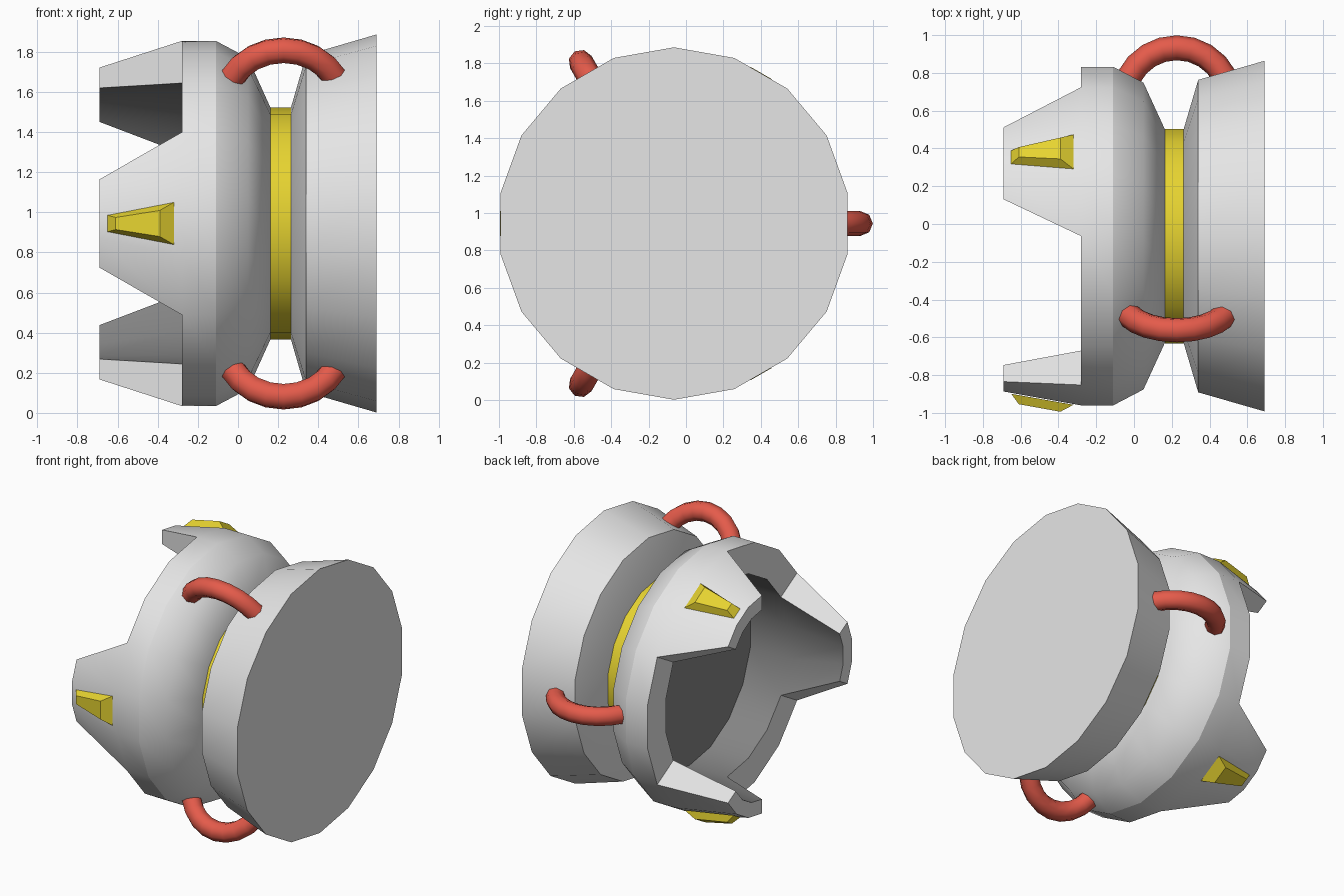
import bpy, bmesh
from math import sin, cos, radians
from mathutils import Vector

if "Cube" in bpy.data.objects:
    bpy.data.objects.remove(bpy.data.objects["Cube"])

CY, CZ = -0.064, 0.944      # position of the main (x) axis
SIDES = 18


def material(name, rgb):
    m = bpy.data.materials.new(name)
    m.diffuse_color = (*rgb, 1)
    m.use_nodes = True
    m.node_tree.nodes["Principled BSDF"].inputs["Base Color"].default_value = m.diffuse_color
    return m


GREY = material("light grey", (0.79, 0.79, 0.79))
DARK = material("dark grey", (0.235, 0.235, 0.235))
YELLOW = material("yellow", (0.79, 0.65, 0.03))
RED = material("red", (0.78, 0.105, 0.07))


def polar(x, r, deg, side=0.0):
    """Point at radius r, angle deg from the top, shifted sideways."""
    a = radians(deg)
    return Vector((x, CY + r * sin(a) + side * cos(a), CZ + r * cos(a) - side * sin(a)))


def circle(x, r):
    return [polar(x, r, 360 / SIDES * i) for i in range(SIDES)]


def loft(bm, rings, cap_start=False, cap_end=False):
    rows = [[bm.verts.new(p) for p in ring] for ring in rings]
    n = len(rows[0])
    for a, b in zip(rows, rows[1:]):
        for i in range(n):
            j = (i + 1) % n
            bm.faces.new((a[i], a[j], b[j], b[i]))
    if cap_start:
        bm.faces.new(rows[0])
    if cap_end:
        bm.faces.new(rows[-1])
    return rows


def finish(bm, name, mats, smooth=25):
    bmesh.ops.recalc_face_normals(bm, faces=bm.faces[:])
    me = bpy.data.meshes.new(name)
    bm.to_mesh(me)
    bm.free()
    for m in mats:
        me.materials.append(m)
    ob = bpy.data.objects.new(name, me)
    bpy.context.collection.objects.link(ob)
    if smooth:
        bpy.ops.object.select_all(action='DESELECT')
        ob.select_set(True)
        bpy.context.view_layer.objects.active = ob
        bpy.ops.object.shade_smooth_by_angle(angle=radians(smooth))
    return ob


# Rounded shoulder behind the cup
bm = bmesh.new()
loft(bm, [circle(x, r) for x, r in ((0.163, 0.575), (0.05, 0.825), (-0.11, 0.91))], cap_start=True)
finish(bm, "cup_shoulder", [GREY], smooth=45)

# Cup: outer wall, dark hollow, and three tapered claws growing from the rim
TAPER = 0.484
bm = bmesh.new()
outer = loft(bm, [circle(-0.11, 0.91), circle(-0.28, 0.91)])[-1]
before = set(bm.faces)
inner = loft(bm, [circle(-0.28, 0.70), circle(0.02, 0.70)], cap_end=True)[0]
dark_faces = [f for f in bm.faces if f not in before]


def claw_tip(mid, r):
    """Rim arc shrunk evenly towards the middle of the claw."""
    offsets = [radians(d) for d in (-30, -10, 10, 30)]
    return [bm.verts.new(polar(-0.69, 0.389 + TAPER * r * cos(d), mid, TAPER * r * sin(d)))
            for d in offsets]


claw_segments = set()
for start in (0, 6, 12):
    o_tip = claw_tip(start * 20 + 30, 0.91)
    i_tip = claw_tip(start * 20 + 30, 0.70)
    o, i = outer[start:start + 4], inner[start:start + 4]
    for j in range(3):
        claw_segments.add(start + j)
        bm.faces.new((o[j], o[j + 1], o_tip[j + 1], o_tip[j]))
        dark_faces.append(bm.faces.new((i[j], i[j + 1], i_tip[j + 1], i_tip[j])))
        bm.faces.new((o_tip[j], o_tip[j + 1], i_tip[j + 1], i_tip[j]))
    for j in (0, 3):
        bm.faces.new((o[j], o_tip[j], i_tip[j], i[j]))
for k in set(range(SIDES)) - claw_segments:
    n = (k + 1) % SIDES
    bm.faces.new((outer[k], outer[n], inner[n], inner[k]))
for f in dark_faces:
    f.material_index = 1
finish(bm, "clawed_cup", [GREY, DARK])

# Flared end plate
bm = bmesh.new()
loft(bm, [circle(x, r) for x, r in ((0.263, 0.575), (0.34, 0.84), (0.69, 0.942))], True, True)
finish(bm, "end_plate", [GREY])

# Yellow neck between cup and end plate
bm = bmesh.new()
loft(bm, [circle(0.163, 0.577), circle(0.263, 0.577)])
finish(bm, "neck_band", [YELLOW])

# Raised yellow wedge on every claw
for n, ang in enumerate((30, 150, 270)):
    base = [(-0.65, 0.835, -0.041), (-0.65, 0.835, 0.041), (-0.32, 0.893, 0.105), (-0.32, 0.893, -0.105)]
    top = [(-0.61, 0.89, -0.03), (-0.61, 0.89, 0.03), (-0.39, 0.93, 0.065), (-0.39, 0.93, -0.065)]
    bm = bmesh.new()
    loft(bm, [[polar(x, r, ang, s) for x, r, s in ring] for ring in (base, top)], True, True)
    finish(bm, f"claw_wedge_{n + 1}", [YELLOW], smooth=0)

# Red hoses arching over the neck, between the claws
R, TUBE, SPAN, STEPS = 0.285, 0.066, 63, 8
for n, ang in enumerate((90, 210, 330)):
    rings = []
    for k in range(STEPS + 1):
        t = radians(-SPAN + 2 * SPAN * k / STEPS)
        ring = []
        for q in range(8):
            u = radians(45 * q)
            d = R + TUBE * cos(u)
            ring.append(polar(0.227 + d * sin(t), 0.997 - R + d * cos(t), ang, TUBE * sin(u)))
        rings.append(ring)
    bm = bmesh.new()
    loft(bm, rings, True, True)
    finish(bm, f"hose_{n + 1}", [RED], smooth=50)
